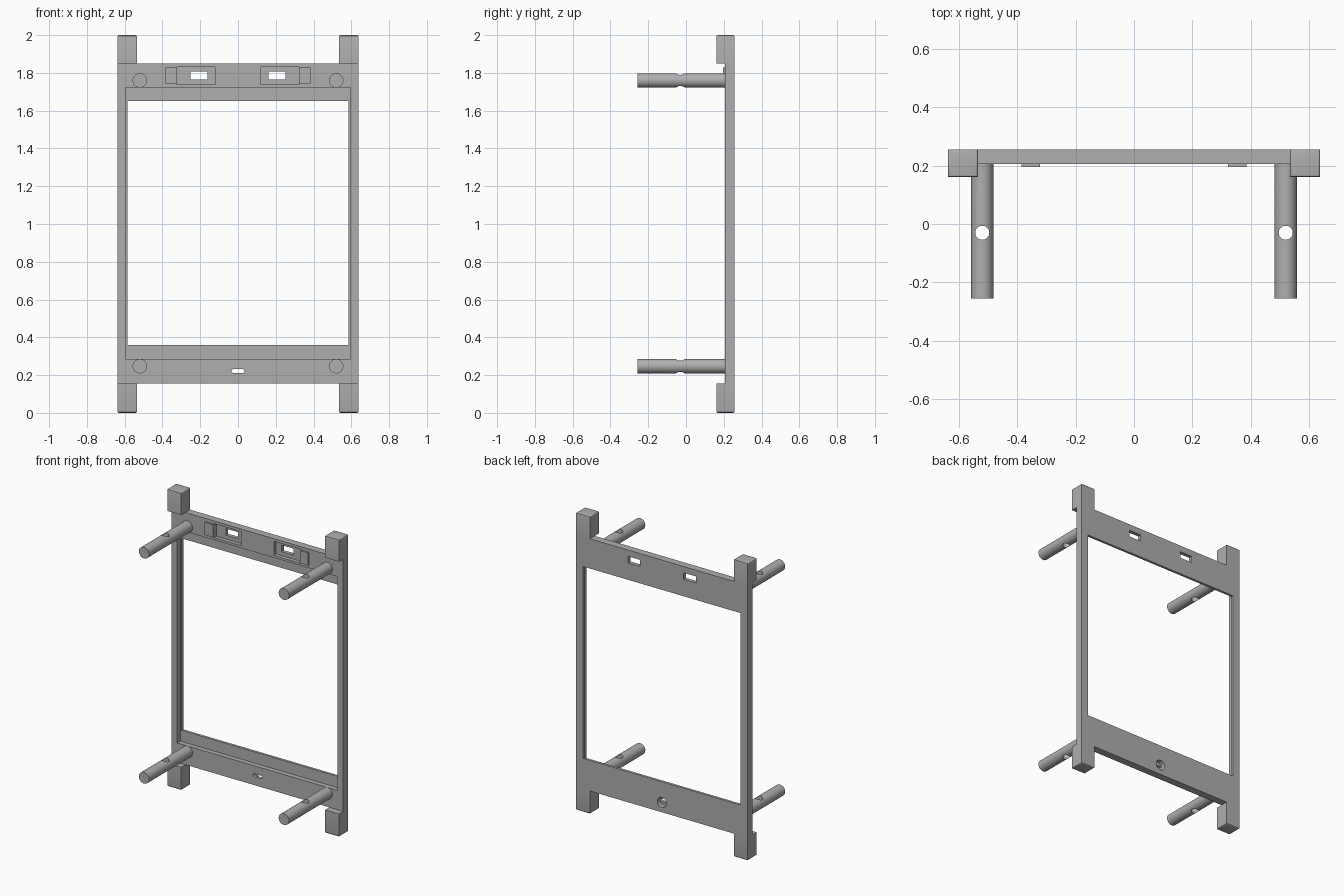
import bpy
from math import pi

default = bpy.data.objects.get("Cube")
if default:
    bpy.data.objects.remove(default, do_unlink=True)

grey = bpy.data.materials.new("plain grey")
grey.use_nodes = True
colour = (0.43, 0.43, 0.43, 1)
grey.diffuse_color = colour
grey.node_tree.nodes["Principled BSDF"].inputs["Base Color"].default_value = colour

BACK, FACE, POST_FRONT = 0.256, 0.206, 0.161
HALF, LOW, HIGH, TOP = 0.638, 0.155, 1.85, 2.0


def finish(name):
    obj = bpy.context.object
    obj.name = name
    bpy.ops.object.transform_apply(location=False, rotation=True, scale=True)
    obj.data.materials.append(grey)
    return obj


def box(name, x, y, z):
    """Box from (low, high) ranges on each axis."""
    ranges = (x, y, z)
    bpy.ops.mesh.primitive_cube_add(size=1, location=[(a + b) / 2 for a, b in ranges])
    bpy.context.object.scale = [b - a for a, b in ranges]
    return finish(name)


def rod(name, radius, length, location, along_y=True):
    bpy.ops.mesh.primitive_cylinder_add(vertices=48, radius=radius, depth=length,
                                        location=location,
                                        rotation=(pi / 2 if along_y else 0, 0, 0))
    return finish(name)


def apply(obj, mod):
    bpy.ops.object.select_all(action="DESELECT")
    bpy.context.view_layer.objects.active = obj
    obj.select_set(True)
    bpy.ops.object.modifier_apply(modifier=mod.name)


def cut(obj, cutter):
    mod = obj.modifiers.new("cut", "BOOLEAN")
    mod.operation = "DIFFERENCE"
    mod.solver = "EXACT"
    mod.object = cutter
    apply(obj, mod)
    bpy.data.objects.remove(cutter, do_unlink=True)


def bevel(obj, width, segments=3):
    mod = obj.modifiers.new("bevel", "BEVEL")
    mod.width = width
    mod.segments = segments
    apply(obj, mod)


def smooth(obj):
    bpy.ops.object.select_all(action="DESELECT")
    bpy.context.view_layer.objects.active = obj
    obj.select_set(True)
    bpy.ops.object.shade_smooth_by_angle()


# Frame with opening and front rebate
frame = box("frame", (-HALF, HALF), (FACE, BACK), (LOW, HIGH))
through = (0, 0.4)
cut(frame, box("opening", (-0.586, 0.586), through, (0.36, 1.65)))
cut(frame, box("rebate", (-0.596, 0.596), (0, BACK - 0.017), (0.285, 1.722)))

# Sunken pockets with windows in the top rail, and a raised tab beside each
for side, label in ((-1, "right"), (1, "left")):
    def span(a, b):
        return tuple(sorted((side * a, side * b)))
    cut(frame, box("pocket", span(0.122, 0.322), (0, FACE + 0.025), (1.738, 1.832)))
    cut(frame, box("window", span(0.162, 0.252), through, (1.764, 1.808)))
    box("tab_" + label, span(0.322, 0.385), (0.196, FACE), (1.743, 1.828))

# Hanging slot in the bottom rail, with a round recess behind it
SLOT_Z = 0.221
cut(frame, rod("recess", 0.034, 0.06, (0, BACK, SLOT_Z)))
cut(frame, box("slot", (-0.023, 0.023), through, (SLOT_Z - 0.011, SLOT_Z + 0.011)))
for x in (-0.023, 0.023):
    cut(frame, rod("slot_end", 0.011, 0.4, (x, 0.2, SLOT_Z)))
smooth(frame)

# Corner posts and cross-drilled pegs
for side, label in ((-1, "right"), (1, "left")):
    x = tuple(sorted((side * 0.535, side * HALF)))
    for level, z, peg_z in (("lower", (0, LOW), 0.247), ("upper", (HIGH, TOP), 1.76)):
        post = box(f"{level}_{label}_post", x, (POST_FRONT, BACK), z)
        # round only the free end of the post
        weight = post.data.attributes.new("bevel_weight_edge", "FLOAT", "EDGE")
        tip = 0 if level == "lower" else TOP
        for edge in post.data.edges:
            heights = [(post.matrix_world @ post.data.vertices[v].co).z + 0 for v in edge.vertices]
            local_mid = sum(z) / 2
            on_tip = all((h > local_mid) == (tip > local_mid) for h in heights)
            weight.data[edge.index].value = 1.0 if on_tip else 0.0
        mod = post.modifiers.new("bevel", "BEVEL")
        mod.limit_method = "WEIGHT"
        mod.width = 0.008
        mod.segments = 3
        apply(post, mod)
        smooth(post)

        peg = rod(f"{level}_{label}_peg", 0.038, FACE + BACK,
                  (side * 0.52, (FACE - BACK) / 2, peg_z))
        cut(peg, rod("peg_hole", 0.024, 0.2, (side * 0.52, -0.03, peg_z), along_y=False))
        smooth(peg)
